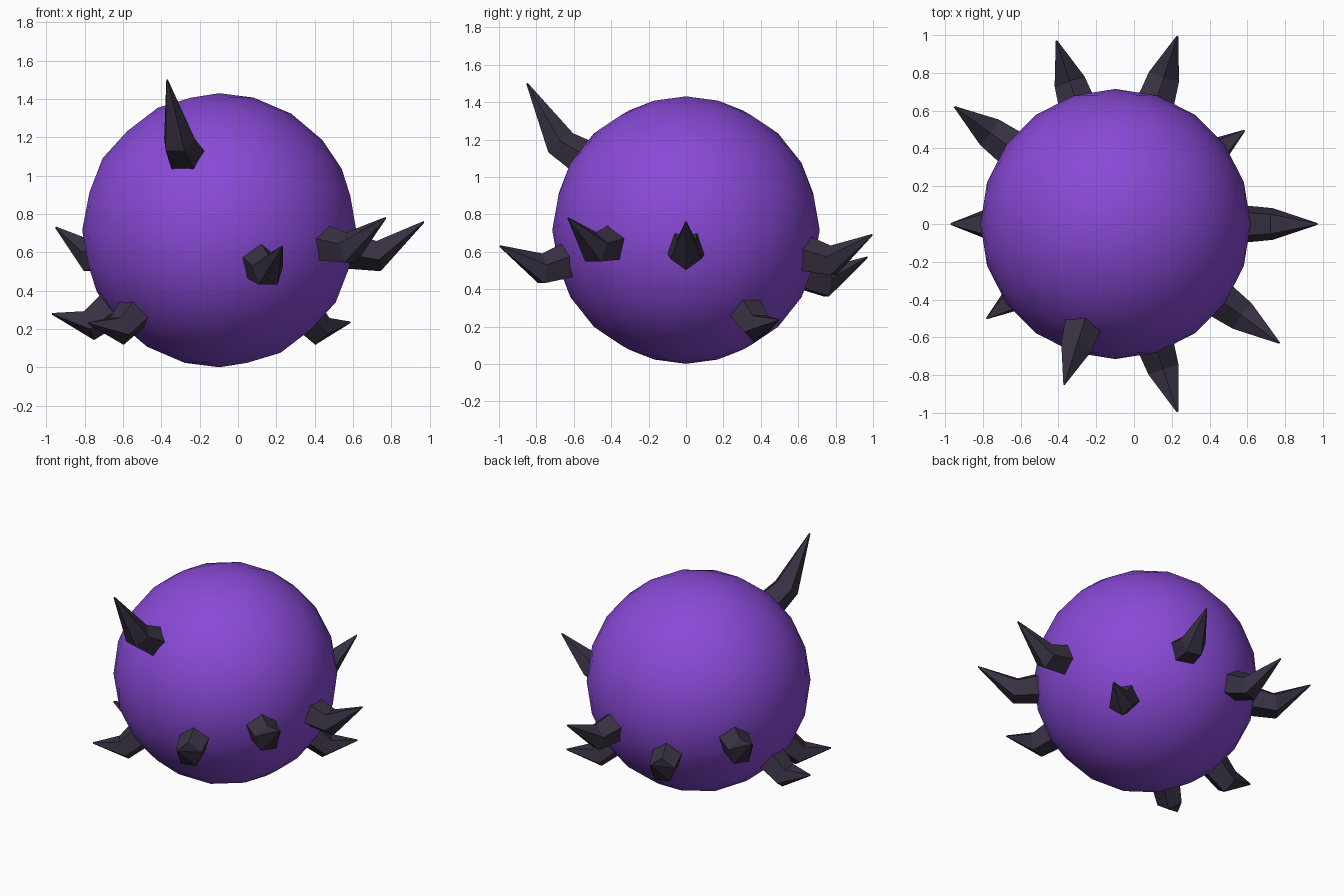
import bpy, bmesh, math
from mathutils import Vector

if "Cube" in bpy.data.objects:
    bpy.data.objects.remove(bpy.data.objects["Cube"])


def material(name, colour):
    mat = bpy.data.materials.new(name)
    mat.use_nodes = True
    mat.diffuse_color = (*colour, 1)
    bsdf = mat.node_tree.nodes["Principled BSDF"]
    bsdf.inputs["Base Color"].default_value = (*colour, 1)
    bsdf.inputs["Roughness"].default_value = 0.8
    return mat


purple = material("purple", (0.25, 0.068, 0.68))
charcoal = material("dark_violet_grey", (0.04, 0.031, 0.056))

CENTRE = Vector((-0.098, 0, 0.716))
UP = Vector((0, 0, 1))

# Round body
bpy.ops.mesh.primitive_ico_sphere_add(subdivisions=3, radius=0.715, location=CENTRE)
body = bpy.context.object
body.name = "body"
body.data.materials.append(purple)
bpy.ops.object.shade_smooth()


def spike(name, tip, elevation, point_up, size):
    """Five-sided thorn that leaves the body at an elevation and bends up to its tip."""
    tip = Vector(tip)
    flat = Vector((tip.x - CENTRE.x, tip.y - CENTRE.y, 0)).normalized()
    e = math.radians(elevation)
    out = flat * math.cos(e) + UP * math.sin(e)
    side = UP.cross(flat)
    rise = out.cross(side)
    lean = math.radians(16)
    leaned = rise * math.cos(lean) - out * math.sin(lean)
    tip_rise = (tip - CENTRE - out * 0.7).cross(side).normalized()

    bm = bmesh.new()

    def ring(centre, radius, up):
        start = math.pi / 2 if point_up else -math.pi / 2
        angles = [start + i * math.tau / 5 for i in range(5)]
        return [bm.verts.new(centre + radius * (side * math.cos(a) + up * math.sin(a)))
                for a in angles]

    rings = [
        ring(CENTRE + out * 0.65, 0.108 * size, rise),
        ring(CENTRE + out * (0.7 + 0.14 * size) - rise * 0.01, 0.088 * size, leaned),
        ring(tip, 0.005, tip_rise),
    ]
    for low, high in zip(rings, rings[1:]):
        for i in range(5):
            j = (i + 1) % 5
            bm.faces.new((low[i], low[j], high[j], high[i]))
    bm.faces.new(rings[0][::-1])
    bm.faces.new(rings[-1])
    bmesh.ops.recalc_face_normals(bm, faces=bm.faces)
    mesh = bpy.data.meshes.new(name)
    bm.to_mesh(mesh)
    bm.free()
    mesh.materials.append(charcoal)
    obj = bpy.data.objects.new(name, mesh)
    bpy.context.collection.objects.link(obj)


# Thorns: tip, base elevation in degrees, pentagon point up, size
spike("brow_spike", (-0.37, -0.85, 1.50), 34, True, 1)
spike("left_spike", (0.97, 0, 0.76), -8, False, 1)
spike("front_left_spike", (0.77, -0.63, 0.78), -6, True, 1)
spike("front_spike", (0.23, -0.995, 0.63), -14, True, 1)
spike("back_left_spike", (0.23, 0.995, 0.69), -11, True, 1)
spike("back_right_spike", (-0.41, 0.97, 0.57), -19, True, 1)
spike("right_back_spike", (-0.95, 0.62, 0.73), -9, True, 1)
spike("lower_right_spike", (-0.97, 0, 0.28), -35, False, 1)
spike("lower_front_right_spike", (-0.78, -0.5, 0.23), -38, False, 0.95)
spike("lower_back_left_spike", (0.585, 0.495, 0.235), -38, False, 0.95)
